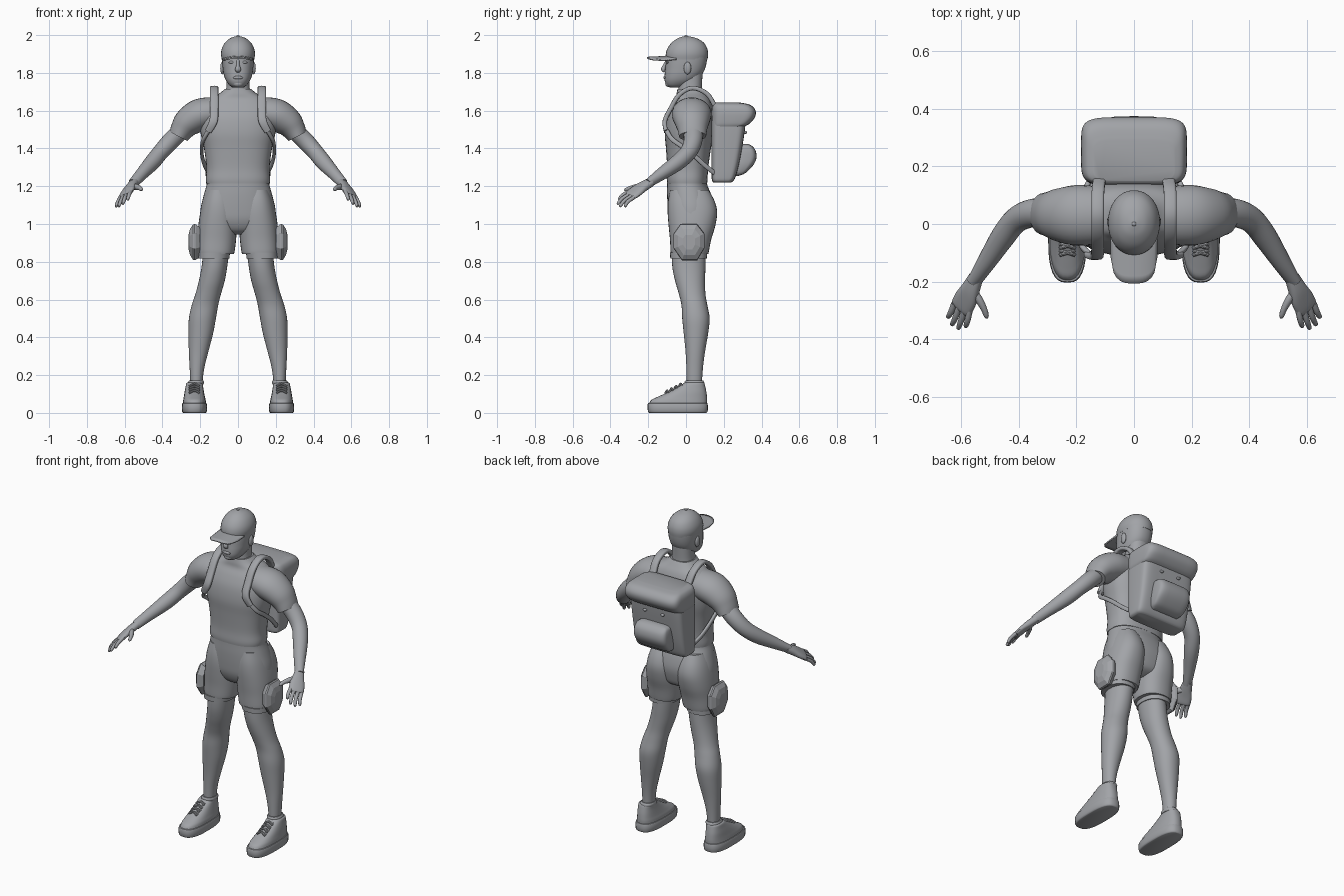
import bpy, bmesh, math
from mathutils import Vector, Matrix

grey = bpy.data.materials.new("plain grey")
grey.diffuse_color = (0.36, 0.37, 0.39, 1)


def finish(name, bm, mirror=False):
    bmesh.ops.recalc_face_normals(bm, faces=bm.faces)
    me = bpy.data.meshes.new(name)
    bm.to_mesh(me)
    bm.free()
    me.materials.append(grey)
    ob = bpy.data.objects.new(name, me)
    bpy.context.collection.objects.link(ob)
    if mirror:
        ob.modifiers.new("both sides", 'MIRROR')
    return ob


def smooth_rows(rows, steps):
    # Catmull-Rom interpolation between rows of numbers
    out = []
    for i in range(len(rows) - 1):
        p = [rows[max(i - 1, 0)], rows[i], rows[i + 1], rows[min(i + 2, len(rows) - 1)]]
        for k in range(steps):
            t = k / steps
            out.append([0.5 * (2 * b + (c - a) * t + (2 * a - 5 * b + 4 * c - d) * t * t
                               + (3 * b - a - 3 * c + d) * t ** 3) for a, b, c, d in zip(*p)])
    out.append(list(rows[-1]))
    return out


def skin(name, rings, mirror):
    bm = bmesh.new()
    vs = [[bm.verts.new(p) for p in r] for r in rings]
    n = len(vs[0])
    for a, b in zip(vs, vs[1:]):
        for i in range(n):
            bm.faces.new((a[i], a[(i + 1) % n], b[(i + 1) % n], b[i]))
    bm.faces.new(vs[0])
    bm.faces.new(vs[-1])
    return finish(name, bm, mirror)


def unit_ring(n, e):
    pts = []
    for i in range(n):
        a = 2 * math.pi * i / n
        c, s = math.cos(a), math.sin(a)
        pts.append((math.copysign(abs(c) ** (2 / e), c), math.copysign(abs(s) ** (2 / e), s)))
    return pts


def loft(name, rows, e=2.3, mirror=False, steps=4, n=32):
    # rows: z, x0, x1, y0, y1 (or z, half width, y0, y1)
    rows = [(r[0], -r[1], r[1], r[2], r[3]) if len(r) == 4 else r for r in rows]
    rings = [[((x0 + x1) / 2 + c * (x1 - x0) / 2, (y0 + y1) / 2 + s * (y1 - y0) / 2, z)
              for c, s in unit_ring(n, e)] for z, x0, x1, y0, y1 in smooth_rows(rows, steps)]
    return skin(name, rings, mirror)


def tube(name, rows, hint, e=2, mirror=True, steps=4, n=16):
    # rows: x, y, z, radius along hint, radius across it
    rows = smooth_rows(rows, steps)
    pos = [Vector(r[:3]) for r in rows]
    rings = []
    for i, r in enumerate(rows):
        t = (pos[min(i + 1, len(pos) - 1)] - pos[max(i - 1, 0)]).normalized()
        u = Vector(hint)
        u = (u - t * u.dot(t)).normalized()
        v = t.cross(u)
        rings.append([pos[i] + u * c * r[3] + v * s * r[4] for c, s in unit_ring(n, e)])
    return skin(name, rings, mirror)


def ball(name, loc, size, mirror=False):
    bm = bmesh.new()
    bmesh.ops.create_uvsphere(bm, u_segments=16, v_segments=10, radius=1,
                              matrix=Matrix.Translation(loc) @ Matrix.Diagonal((*size, 1)))
    return finish(name, bm, mirror)


# head, face and neck
loft("head", [(1.722, .025, -.085, -.02), (1.735, .045, -.103, .01), (1.76, .064, -.113, .055),
              (1.79, .075, -.113, .083), (1.82, .08, -.11, .1), (1.86, .084, -.106, .11),
              (1.90, .084, -.1, .112), (1.93, .07, -.08, .1)])
loft("neck", [(1.62, .085, -.045, .1), (1.68, .07, -.045, .088), (1.72, .062, -.04, .084),
              (1.80, .06, -.04, .088)])
tube("nose", [(0, -.1, 1.868, .008, .006), (0, -.113, 1.84, .009, .009), (0, -.12, 1.818, .016, .012),
              (0, -.112, 1.806, .011, .006)], (1, 0, 0), mirror=False)
ball("lips", (0, -.111, 1.775), (.026, .009, .009))
ball("chin", (0, -.092, 1.743), (.028, .018, .018))
ball("eye", (.034, -.097, 1.856), (.016, .008, .007), True)
ball("ear", (.083, .008, 1.825), (.011, .02, .033), True)

# cap
loft("cap", [(1.872, .086, -.107, .114), (1.90, .09, -.107, .117), (1.93, .085, -.098, .112),
             (1.96, .069, -.076, .094), (1.982, .044, -.045, .06), (1.992, .018, -.018, .024),
             (1.995, .004, -.003, .006)], e=2.1)
ball("cap_button", (0, 0, 1.994), (.008, .008, .006))
bm = bmesh.new()
grid = []
for j in range(7):
    row = []
    for i in range(17):
        u = -1 + i / 8
        tip = -.115 - .091 * math.sqrt(max(0, 1 - abs(u) ** 3.2))
        row.append(bm.verts.new((.081 * u, -.05 + (tip + .05) * j / 6, 1.893 - .016 * u * u - .008 * j / 6)))
    grid.append(row)
for a, b in zip(grid, grid[1:]):
    for i in range(16):
        bm.faces.new((a[i], a[i + 1], b[i + 1], b[i]))
brim = finish("cap_brim", bm)
brim.modifiers.new("thickness", 'SOLIDIFY').thickness = .008

# shirt with sleeves
loft("shirt", [(1.215, .168, -.1, .112), (1.24, .17, -.102, .114), (1.30, .167, -.1, .118),
               (1.40, .18, -.106, .132), (1.48, .198, -.112, .146), (1.56, .205, -.102, .15),
               (1.62, .19, -.078, .142), (1.66, .155, -.055, .128), (1.69, .1, -.05, .108),
               (1.715, .07, -.045, .09)], e=2.5, n=40)
tube("sleeve", [(.12, .03, 1.592, .08, .1), (.2, .03, 1.578, .086, .105), (.262, .032, 1.54, .078, .092),
                (.295, .034, 1.50, .064, .078), (.315, .035, 1.465, .053, .072)], (.8, 0, .6), n=28)

# arms and hands
tube("arm", [(.27, .035, 1.53, .045, .05), (.31, .038, 1.485, .047, .052), (.36, .036, 1.435, .047, .049),
             (.41, .012, 1.38, .043, .045), (.455, -.045, 1.325, .042, .042),
             (.51, -.13, 1.265, .033, .033), (.555, -.2, 1.215, .027, .022)], (.8, 0, .6), n=24)
across = Vector((.75, .3, -.45)).normalized()
tube("palm", [(.548, -.185, 1.222, .026, .021), (.566, -.225, 1.2, .034, .021), (.582, -.258, 1.178, .043, .018),
              (.597, -.288, 1.155, .043, .015), (.602, -.297, 1.148, .036, .01)], across, e=2.4)
knuckle = Vector((.596, -.286, 1.157))
tips = [(.646, -.325, 1.092), (.632, -.352, 1.092), (.61, -.365, 1.105), (.584, -.358, 1.128)]
for k, tip in enumerate(tips):
    a, b = knuckle + across * (.033 - .022 * k), Vector(tip)
    m = a.lerp(b, .55) + Vector((0, -.005, .005))
    tube("finger", [(*a, .011, .011), (*m, .0105, .01), (*a.lerp(b, .93), .008, .008), (*b, .003, .003)],
         across, n=10, steps=3)
tube("thumb", [(.565, -.225, 1.2, .016, .014), (.538, -.262, 1.196, .016, .014), (.52, -.295, 1.19, .012, .011),
               (.512, -.318, 1.182, .009, .009), (.51, -.327, 1.178, .003, .003)], (0, .5, 1), n=12)

# shorts
loft("shorts_hips", [(.945, .05, -.03, .07), (.97, .14, -.065, .12), (1.02, .195, -.088, .14),
                     (1.08, .198, -.096, .148), (1.15, .182, -.1, .135), (1.2, .168, -.1, .115),
                     (1.217, .165, -.1, .111)], n=40)
loft("shorts_leg", [(.842, .022, .213, -.08, .118), (.86, .017, .216, -.082, .122), (.92, .01, .214, -.085, .134),
                    (.99, .006, .21, -.092, .155), (1.06, .008, .2, -.097, .165), (1.12, .02, .186, -.095, .152),
                    (1.18, .04, .165, -.085, .12)], mirror=True)

# legs
loft("leg", [(.13, .188, .25, .005, .085), (.17, .187, .253, .004, .085), (.24, .178, .256, .002, .09),
             (.32, .158, .26, -.002, .1), (.42, .132, .262, -.012, .117), (.5, .117, .26, -.02, .125),
             (.57, .105, .245, -.024, .113), (.63, .09, .225, -.038, .103), (.7, .07, .207, -.058, .101),
             (.78, .056, .192, -.073, .103), (.9, .04, .18, -.078, .105)], e=2.1, mirror=True)

# shoes
loft("shoe_sole", [(0, .172, .29, -.194, .108), (.008, .165, .297, -.202, .115),
                   (.045, .165, .297, -.203, .115), (.052, .17, .292, -.198, .111)],
     e=2.8, mirror=True, steps=2)
loft("shoe_upper", [(.045, .169, .293, -.198, .111), (.068, .171, .29, -.184, .112), (.085, .175, .287, -.15, .111),
                    (.11, .18, .283, -.095, .108), (.135, .184, .278, -.05, .103), (.155, .186, .274, -.015, .098),
                    (.16, .19, .27, -.008, .093)], e=2.5, mirror=True)
loft("sock_cuff", [(.15, .183, .262, -.004, .094), (.162, .18, .264, -.008, .097), (.172, .184, .258, -.002, .09)],
     mirror=True, steps=2)
for i in range(4):
    y, z = -.1 + .024 * i, .112 + .012 * i
    for s in (-1, 1):
        tube("shoe_lace", [(.205, y - s * .008, z - .006, .006, .006), (.23, y, z + .006, .006, .006),
                           (.258, y + s * .008, z - .006, .006, .006)], (0, 0, 1), n=8, steps=3)

# thigh pads and the bands that hold them
outline = [(-.03, 1.0), (.058, 1.0), (.097, .95), (.097, .87), (.06, .808), (-.022, .808), (-.065, .87), (-.065, .95)]
skin("thigh_pad", [[(x, .016 + (y - .016) * s, .905 + (z - .905) * s) for y, z in outline]
                   for x, s in ((.2, .8), (.222, .97), (.23, 1), (.238, .97), (.254, .72), (.262, .4))], True)
loft("thigh_band", [(.818, .046, .212, -.083, .11), (.848, .042, .212, -.085, .112)], mirror=True, steps=1)

# backpack
loft("backpack_body", [(1.22, .155, .145, .24), (1.23, .167, .138, .252), (1.26, .171, .135, .266),
                       (1.35, .173, .134, .288), (1.5, .175, .134, .312), (1.6, .172, .135, .32)], e=6, n=48)
loft("backpack_flap", [(1.515, .174, .136, .308), (1.53, .18, .136, .335), (1.56, .183, .135, .362),
                       (1.59, .183, .135, .37), (1.615, .178, .136, .36), (1.633, .165, .14, .335),
                       (1.642, .14, .15, .29)], e=5.5, n=48)
loft("backpack_pocket", [(1.255, .085, .24, .28), (1.27, .102, .24, .315), (1.31, .11, .24, .355),
                         (1.35, .11, .25, .373), (1.39, .107, .26, .368), (1.415, .098, .27, .347),
                         (1.424, .07, .28, .325)], e=4.5)
ball("backpack_buckle", (.06, .312, 1.485), (.012, .012, .008), True)
tube("shoulder_strap", [(.12, .15, 1.63, .022, .012), (.125, .11, 1.69, .022, .012), (.126, .035, 1.72, .022, .012),
                        (.126, -.035, 1.685, .022, .012), (.126, -.082, 1.61, .022, .012),
                        (.13, -.112, 1.545, .022, .012), (.158, -.106, 1.49, .018, .011)],
     (1, 0, 0), e=3.5)
tube("lower_strap", [(.152, -.106, 1.5, .012, .009), (.182, -.075, 1.45, .012, .009), (.192, -.02, 1.41, .012, .009),
                     (.19, .045, 1.36, .012, .009), (.176, .1, 1.31, .012, .009), (.155, .15, 1.27, .012, .009)],
     (0, .4, 1), e=3)

# smooth shading with sharp rims kept
for ob in bpy.context.collection.objects:
    ob.select_set(True)
    bpy.context.view_layer.objects.active = ob
bpy.ops.object.shade_smooth_by_angle(angle=math.radians(40))
bpy.data.objects["thigh_pad"].data.shade_flat()
